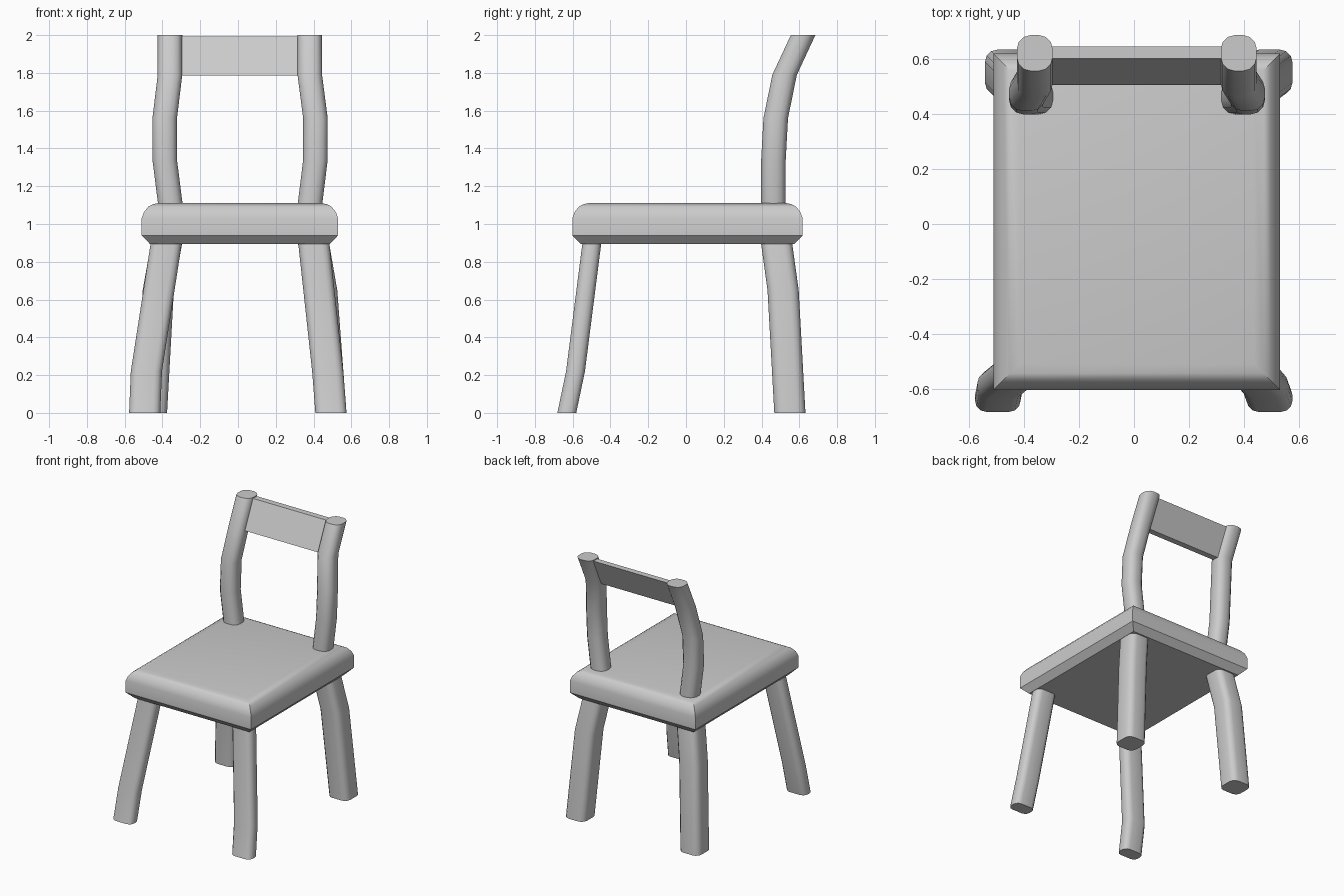
import bpy, bmesh, math

if "Cube" in bpy.data.objects:
    bpy.data.objects.remove(bpy.data.objects["Cube"])


def rounded_rect(cx, cy, z, w, d, r, segs):
    """Closed loop of points for a horizontal rounded rectangle."""
    if r == 0:
        return [(cx + sx * w / 2, cy + sy * d / 2, z)
                for sx, sy in ((1, 1), (-1, 1), (-1, -1), (1, -1))]
    pts = []
    for i, (sx, sy) in enumerate(((1, 1), (-1, 1), (-1, -1), (1, -1))):
        for k in range(segs + 1):
            a = math.pi / 2 * (i + k / segs)
            pts.append((cx + sx * (w / 2 - r) + r * math.cos(a),
                        cy + sy * (d / 2 - r) + r * math.sin(a), z))
    return pts


def loft(name, loops):
    """Skin a stack of matching loops and cap both ends."""
    bm = bmesh.new()
    rings = [[bm.verts.new(p) for p in loop] for loop in loops]
    n = len(rings[0])
    for a, b in zip(rings, rings[1:]):
        for i in range(n):
            j = (i + 1) % n
            bm.faces.new((a[i], a[j], b[j], b[i]))
    bm.faces.new(rings[0][::-1])
    bm.faces.new(rings[-1])
    bmesh.ops.recalc_face_normals(bm, faces=bm.faces)
    mesh = bpy.data.meshes.new(name)
    bm.to_mesh(mesh)
    bm.free()
    obj = bpy.data.objects.new(name, mesh)
    bpy.context.collection.objects.link(obj)
    bpy.ops.object.select_all(action='DESELECT')
    obj.select_set(True)
    bpy.context.view_layer.objects.active = obj
    bpy.ops.object.shade_smooth_by_angle(angle=math.radians(35))
    return obj


def pair(name, path, w, d, r, segs=3):
    """Left and right bars; path rows are (left x, right x, y, z)."""
    for side, k in (("left", 0), ("right", 1)):
        loft(f"{name}_{side}",
             [rounded_rect(p[k], p[2], p[3], w, d, r, segs) for p in path])


# Seat: chamfered underside, rounded top edge, mitred corners
profile = [(0.045, 0.893), (0, 0.94), (0, 1.03), (0.012, 1.063),
           (0.035, 1.092), (0.06, 1.105), (0.095, 1.112)]
loft("seat", [rounded_rect(0.01, 0.008, z, 1.04 - 2 * i, 1.22 - 2 * i, 0, 1)
              for i, z in profile])

# Front legs: flat section, kicked forward near the floor
pair("front_leg", [(-0.494, 0.492, -0.631, 0), (-0.485, 0.475, -0.585, 0.22),
                   (-0.378, 0.40, -0.497, 0.91)], 0.165, 0.1, 0.04)

# Back legs: square section, splayed below a knee
pair("back_leg", [(-0.458, 0.492, 0.55, 0), (-0.422, 0.443, 0.514, 0.65),
                  (-0.376, 0.398, 0.478, 0.91)], 0.165, 0.165, 0.045)

# Back posts: bowed outward and swept backward
pair("back_post", [(-0.355, 0.378, 0.463, 1.08), (-0.388, 0.41, 0.463, 1.34),
                   (-0.388, 0.41, 0.475, 1.56), (-0.36, 0.38, 0.522, 1.79),
                   (-0.36, 0.38, 0.62, 2.0)], 0.13, 0.13, 0.05)

# Top rail: leaning board between the posts
loft("top_rail", [rounded_rect(0.01, 0.527, 1.787, 0.68, 0.045, 0, 1),
                  rounded_rect(0.01, 0.622, 1.993, 0.68, 0.045, 0, 1)])
